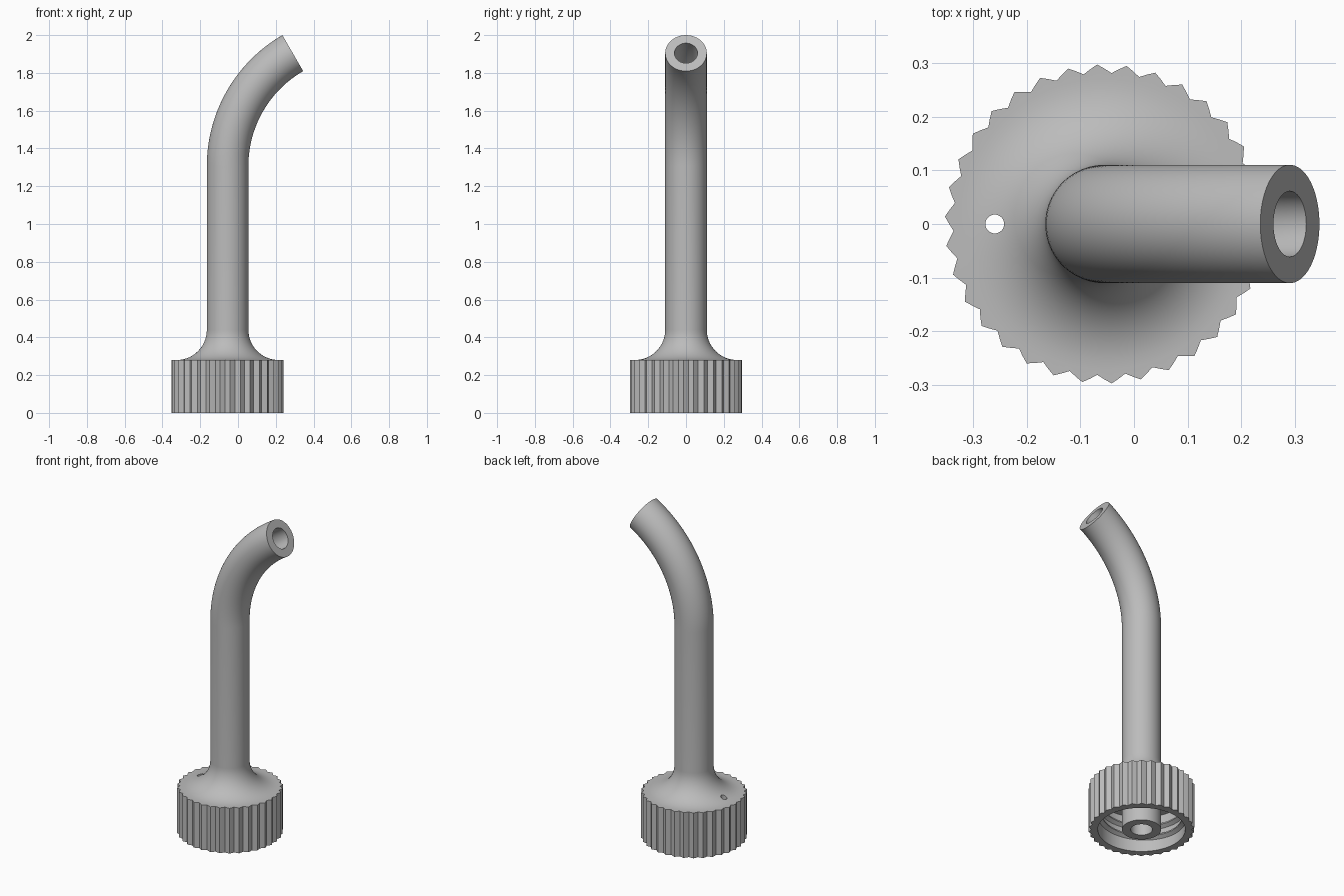
import bpy, bmesh, math
from mathutils import Vector

if "Cube" in bpy.data.objects:
    bpy.data.objects.remove(bpy.data.objects["Cube"])

AXIS_X = -0.055            # vertical axis of the cap and pipe
TEETH, SUB = 34, 4
N = TEETH * SUB
PHASE = math.radians(7.9)
R_OUT, R_BORE = 0.11, 0.061
BEND_Z, BEND_R, BEND = 1.307, 0.69, math.radians(60)

grey = bpy.data.materials.new("mid grey")
grey.diffuse_color = (0.5, 0.5, 0.5, 1)
grey.use_nodes = True
grey.node_tree.nodes["Principled BSDF"].inputs["Base Color"].default_value = grey.diffuse_color


def flat_ring(r, z, r_valley=None):
    """Horizontal ring; with r_valley it becomes a toothed outline."""
    pts = []
    for i in range(N):
        a = PHASE + math.tau * i / N
        t = abs((i % SUB) - SUB / 2) / (SUB / 2)      # 1 at tip, 0 in valley
        rr = r if r_valley is None else r_valley + (r - r_valley) * t
        pts.append(Vector((AXIS_X + rr * math.cos(a), rr * math.sin(a), z)))
    return pts


def bend_ring(r, ang):
    """Ring on the bent part of the pipe, tilted towards +x."""
    c = Vector((AXIS_X + BEND_R * (1 - math.cos(ang)), 0, BEND_Z + BEND_R * math.sin(ang)))
    u = Vector((math.cos(ang), 0, -math.sin(ang)))
    return [c + u * r * math.cos(PHASE + math.tau * i / N)
            + Vector((0, r * math.sin(PHASE + math.tau * i / N), 0)) for i in range(N)]


def loft(name, rings, close_rings, close_ends):
    """Skin a list of point rings, optionally joining last ring to first."""
    bm = bmesh.new()
    vs = [[bm.verts.new(p) for p in ring] for ring in rings]
    n, m = len(rings[0]), len(rings)
    for j in range(m if close_ends else m - 1):
        a, b = vs[j], vs[(j + 1) % m]
        for i in range(n):
            bm.faces.new((a[i], a[(i + 1) % n], b[(i + 1) % n], b[i]))
    if not close_ends and close_rings:
        bm.faces.new(vs[0])
        bm.faces.new(vs[-1])
    bmesh.ops.recalc_face_normals(bm, faces=bm.faces)
    me = bpy.data.meshes.new(name)
    bm.to_mesh(me)
    bm.free()
    me.materials.append(grey)
    ob = bpy.data.objects.new(name, me)
    bpy.context.collection.objects.link(ob)
    return ob


def smooth(ob):
    bpy.ops.object.select_all(action='DESELECT')
    ob.select_set(True)
    bpy.context.view_layer.objects.active = ob
    bpy.ops.object.shade_smooth_by_angle(angle=math.radians(25))


# Spout and cap: one closed skin from the bore, over the tip, down and under the cap
STEPS = 28
angles = [BEND * i / STEPS for i in range(STEPS + 1)]
rings = [flat_ring(R_BORE, 0)]
rings += [bend_ring(R_BORE, a) for a in angles]
rings += [bend_ring(R_OUT, a) for a in reversed(angles)]
FILLET = 0.16
for i in range(15):                                   # flared foot of the pipe
    a = math.radians(90) * i / 14
    rings.append(flat_ring(R_OUT + FILLET * (1 - math.cos(a)), 0.44 - FILLET * math.sin(a)))
rings += [flat_ring(0.297, 0.28, 0.281), flat_ring(0.297, 0, 0.281)]   # toothed grip
rings += [flat_ring(0.245, 0), flat_ring(0.245, 0.22)]                 # hollow underside
rings += [flat_ring(R_OUT, 0.22), flat_ring(R_OUT, 0)]                 # inner stem
body = loft("spout_and_cap", rings, True, True)

# Vent hole through the top of the cap
bpy.ops.mesh.primitive_cylinder_add(vertices=32, radius=0.0175, depth=0.3,
                                    location=(-0.259, 0, 0.32))
cutter = bpy.context.object
cutter.name = "vent_hole_cutter"
cutter.data.materials.append(grey)
cutter.hide_render = True
cutter.hide_set(True)
cut = body.modifiers.new("vent_hole", 'BOOLEAN')
cut.object = cutter
cut.operation = 'DIFFERENCE'
cut.solver = 'EXACT'
smooth(body)

# Screw thread: triangular ridge winding up the inner wall
TURNS, PER, PITCH = 2, 72, 0.065
sections = []
for k in range(TURNS * PER + 1):
    a = math.tau * k / PER
    z = 0.05 + PITCH * k / PER
    fade = min(1, k / 8, (TURNS * PER - k) / 8)
    crest = 0.244 - 0.02 * max(fade, 0.05)
    sections.append([Vector((AXIS_X + r * math.cos(a), r * math.sin(a), z + dz))
                     for r, dz in ((0.248, -0.02), (crest, -0.004), (crest, 0.004), (0.248, 0.02))])
thread = loft("screw_thread", sections, True, False)
smooth(thread)
